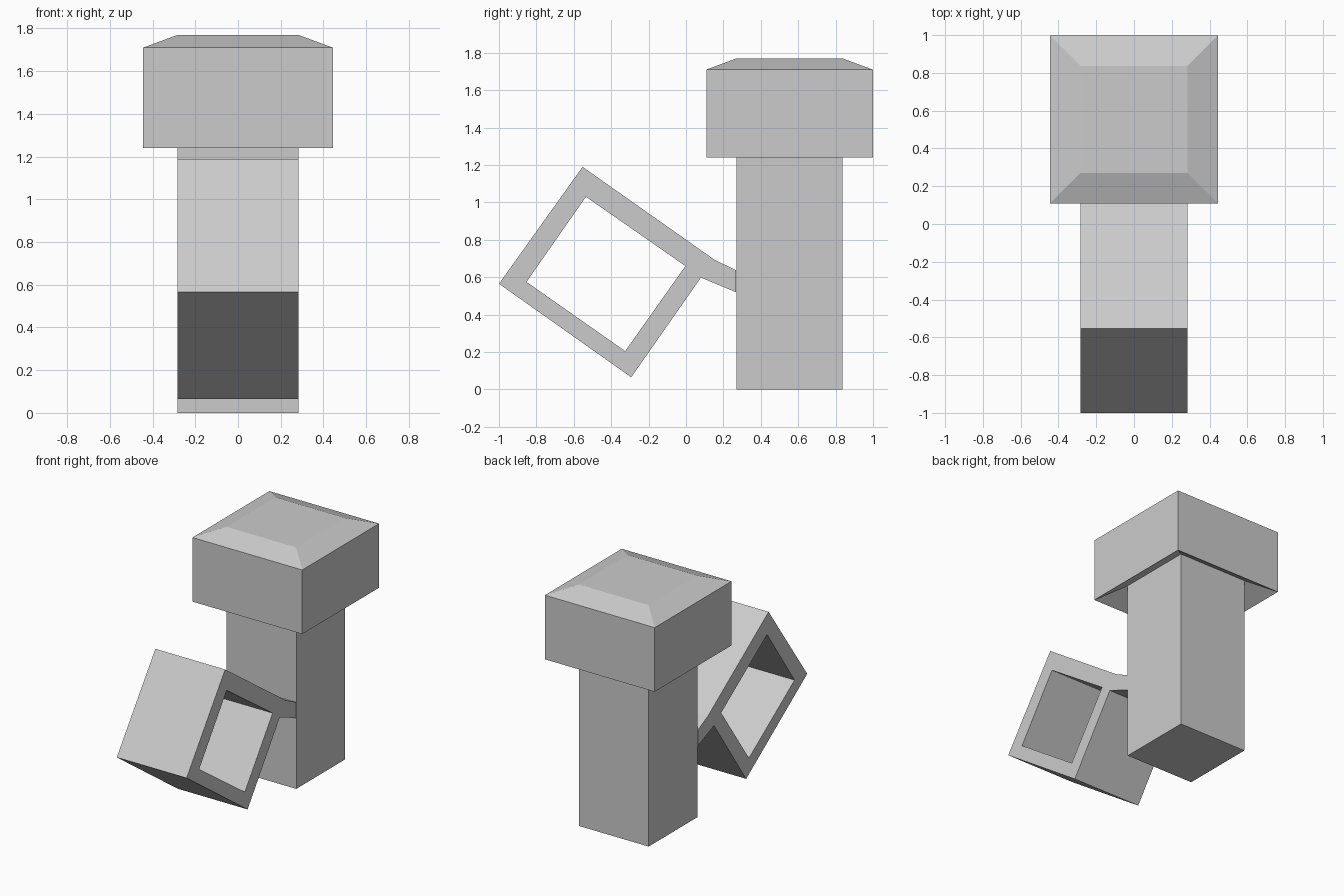
import bpy, bmesh
from math import pi

if "Cube" in bpy.data.objects:
    bpy.data.objects.remove(bpy.data.objects["Cube"])

CY = 0.5535      # y centre of the pillar and cap
HALF = 0.283     # half width of pillar and side frame


def square_stack(name, levels, close_bottom, close_top):
    """Skin a stack of squares given as (half size, z)."""
    bm = bmesh.new()
    rings = [[bm.verts.new((sx * h, CY + sy * h, z))
              for sx, sy in ((-1, -1), (1, -1), (1, 1), (-1, 1))]
             for h, z in levels]
    for a, b in zip(rings, rings[1:]):
        for i in range(4):
            j = (i + 1) % 4
            bm.faces.new((a[i], a[j], b[j], b[i]))
    if close_bottom:
        bm.faces.new(rings[0][::-1])
    if close_top:
        bm.faces.new(rings[-1])
    mesh = bpy.data.meshes.new(name)
    bm.to_mesh(mesh)
    bm.free()
    obj = bpy.data.objects.new(name, mesh)
    bpy.context.collection.objects.link(obj)


# Pillar, running up into the recessed underside of the cap
square_stack("pillar", [(HALF, 0), (HALF, 1.34)], True, False)

# Cap with sloped underside and bevelled top
square_stack("cap", [(HALF, 1.34), (0.445, 1.24), (0.445, 1.71), (HALF, 1.77)],
             False, True)

# Tilted hollow side frame with its joint: (y, z) outlines extruded along x
outer = [(-0.553, 1.19), (-1.0, 0.565), (-0.293, 0.065), (0.08, 0.598),
         (0.267, 0.52), (0.267, 0.637), (0.15, 0.695)]
inner = [(-0.535, 1.03), (-0.853, 0.575), (-0.325, 0.205), (-0.003, 0.66)]
curve = bpy.data.curves.new("side_frame", 'CURVE')
curve.dimensions = '2D'
curve.fill_mode = 'BOTH'
curve.extrude = HALF
for outline in (outer, inner):
    spline = curve.splines.new('POLY')
    spline.points.add(len(outline) - 1)
    for point, (y, z) in zip(spline.points, outline):
        point.co = (y, z, 0, 1)
    spline.use_cyclic_u = True
frame = bpy.data.objects.new("side_frame", curve)
frame.rotation_euler = (pi / 2, 0, pi / 2)
bpy.context.collection.objects.link(frame)
bpy.context.view_layer.objects.active = frame
frame.select_set(True)
bpy.ops.object.convert(target='MESH')
bpy.ops.object.shade_flat()
